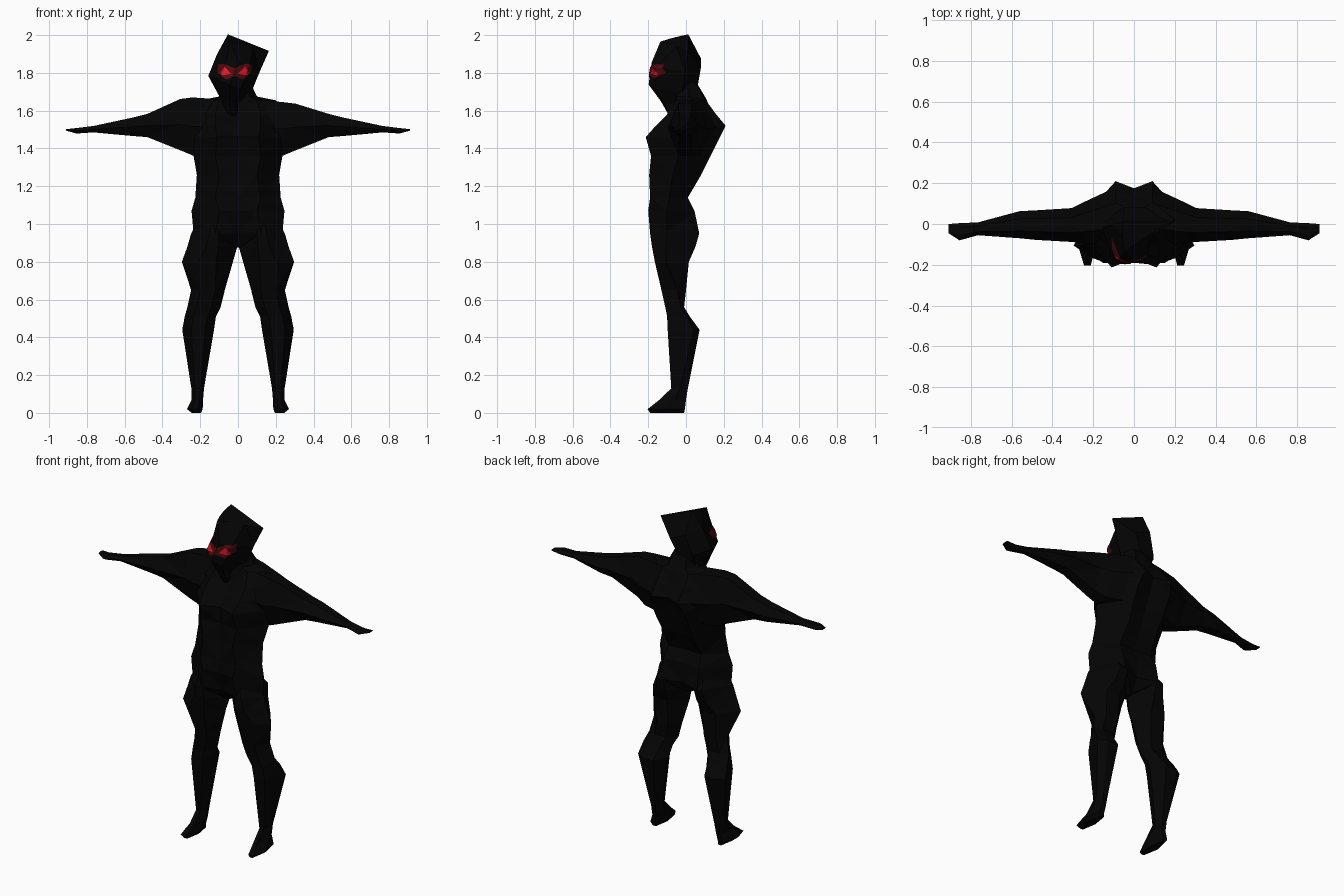
import bpy, bmesh, math
from mathutils import Vector
from mathutils.bvhtree import BVHTree


def material(name, rgb):
    m = bpy.data.materials.new(name)
    m.diffuse_color = (*rgb, 1)
    return m


BLACK = material("near_black", (0.0013, 0.0013, 0.0013))
DARK_RED = material("dark_red", (0.09, 0.003, 0.005))
RED = material("bright_red", (0.80, 0.01, 0.022))


def finish(bm, name, mat):
    me = bpy.data.meshes.new(name)
    bm.to_mesh(me)
    bm.free()
    me.materials.append(mat)
    ob = bpy.data.objects.new(name, me)
    bpy.context.collection.objects.link(ob)
    return ob


def loft(name, rings, mat=BLACK):
    """Skin a list of equal-length point rings, with closed ends."""
    bm = bmesh.new()
    vs = [[bm.verts.new(p) for p in ring] for ring in rings]
    n = len(vs[0])
    for a, b in zip(vs, vs[1:]):
        for i in range(n):
            j = (i + 1) % n
            bm.faces.new((a[i], a[j], b[j], b[i]))
    bm.faces.new(vs[0][::-1])
    bm.faces.new(vs[-1])
    bmesh.ops.triangulate(bm, faces=bm.faces[:])
    bmesh.ops.recalc_face_normals(bm, faces=bm.faces[:])
    return finish(bm, name, mat)


def hexagon(a0, a1, b0, b1, k=0.22, end=None):
    """Six-sided section: points on the a ends, flats on the b ends."""
    am, bmid, d = (a0 + a1) / 2, (b0 + b1) / 2, (a1 - a0) * k
    return [(a0, bmid), (am - d, b1), (am + d, b1),
            (a1, bmid if end is None else end), (am + d, b0), (am - d, b0)]


# Torso: z, front centre y, front point, side point, back point, back centre y
torso = [
    (0.875, -0.10, (0.008, -0.10), (0.012, -0.06), (0.008, -0.01), -0.01),
    (0.95, -0.15, (0.12, -0.19), (0.235, -0.10), (0.12, 0.07), 0.03),
    (1.07, -0.19, (0.10, -0.20), (0.246, -0.10), (0.12, 0.045), 0.03),
    (1.14, -0.185, (0.12, -0.19), (0.226, -0.09), (0.11, 0.01), 0.0),
    (1.26, -0.17, (0.10, -0.195), (0.218, -0.07), (0.10, 0.08), 0.06),
    (1.36, -0.165, (0.12, -0.185), (0.235, -0.04), (0.11, 0.13), 0.10),
    (1.46, -0.17, (0.11, -0.213), (0.265, -0.03), (0.11, 0.18), 0.14),
    (1.52, -0.13, (0.12, -0.16), (0.28, 0.0), (0.09, 0.21), 0.175),
    (1.58, -0.075, (0.12, -0.10), (0.27, 0.0), (0.09, 0.16), 0.14),
    (1.655, -0.06, (0.10, -0.05), (0.20, 0.02), (0.09, 0.105), 0.11),
    (1.675, -0.06, (0.06, -0.05), (0.10, 0.02), (0.06, 0.09), 0.10),
    (1.75, -0.06, (0.04, -0.04), (0.065, 0.0), (0.04, 0.05), 0.055),
]
rings = []
for z, f0, f1, s, b1, b0 in torso:
    half = [f1, s, b1]
    ring = [(0, f0)] + half + [(0, b0)] + [(-x, y) for x, y in half[::-1]]
    rings.append([(x, y, z) for x, y in ring])
loft("torso", rings)

# Arms: x, top z, bottom z, front y, back y
arm = [
    (0.09, 1.66, 1.37, -0.10, 0.18),
    (0.24, 1.66, 1.363, -0.095, 0.11),
    (0.305, 1.652, 1.39, -0.088, 0.078),
    (0.48, 1.583, 1.46, -0.078, 0.067),
    (0.56, 1.563, 1.466, -0.07, 0.063),
    (0.765, 1.519, 1.485, -0.055, 0.008),
    (0.855, 1.508, 1.479, -0.08, 0.004),
    (0.91, 1.502, 1.494, -0.045, 0.0),
]
# Legs: z, inner x, outer x, front y, back y, outer point y, flat share
leg = [
    (1.00, 0.02, 0.22, -0.18, 0.03, -0.10, 0.1),
    (0.95, 0.008, 0.248, -0.19, 0.07, -0.10, 0.1),
    (0.88, 0.004, 0.268, -0.18, 0.05, -0.105, 0.12),
    (0.80, 0.027, 0.297, -0.165, 0.015, -0.105, 0.17),
    (0.65, 0.07, 0.248, -0.13, 0.0, -0.045, 0.22),
    (0.56, 0.092, 0.268, -0.11, -0.01, -0.03, 0.22),
    (0.51, 0.117, 0.282, -0.10, 0.02, 0.005, 0.22),
    (0.44, 0.127, 0.295, -0.097, 0.072, 0.04, 0.22),
    (0.13, 0.18, 0.247, -0.078, 0.01, -0.03, 0.22),
    (0.07, 0.185, 0.245, -0.14, 0.0, -0.06, 0.2),
    (0.02, 0.187, 0.27, -0.203, -0.006, -0.12, 0.2),
    (0.0, 0.195, 0.245, -0.19, -0.01, -0.10, 0.2),
]
for side, label in ((1, "right"), (-1, "left")):
    # One shoulder sits slightly lower than the other
    drop = 0.015 if side == 1 else -0.01
    loft(label + "_arm", [
        [(side * x, y, z) for y, z in
         hexagon(yf, yb, zb, zt - (drop if 0.2 < x < 0.4 else 0))]
        for x, zt, zb, yf, yb in arm])
    loft(label + "_leg", [
        [(side * x, y, z) for x, y in hexagon(xi, xo, yf, yb, k, yo)]
        for z, xi, xo, yf, yb, yo, k in leg])

# Head, tilted sideways: height, centre, half width, front y,
# then four points round to the back (x as a share of the half width)
TILT = math.radians(22)
UP = Vector((math.sin(TILT), 0, math.cos(TILT)))
RIGHT = Vector((math.cos(TILT), 0, -math.sin(TILT)))
BASE = Vector((-0.03, 0, 1.56))
head = [
    (0.0, 0.0, 0.035, -0.082, (0.6, -0.075), (0.8, -0.06), (1, -0.03), (0.7, 0.02)),
    (0.08, -0.05, 0.055, -0.135, (0.6, -0.115), (0.8, -0.09), (1, -0.04), (0.7, 0.03)),
    (0.16, -0.08, 0.122, -0.198, (0.5, -0.165), (0.75, -0.09), (1, -0.02), (0.4, 0.06)),
    (0.285, -0.08, 0.122, -0.182, (0.52, -0.158), (0.75, -0.075), (1, -0.005), (0.45, 0.08)),
]
rings = []
for h, c, w, front, *half in head:
    half = [(x * w, y) for x, y in half]
    ring = [(0, front)] + half + [(-x, y) for x, y in half[::-1]]
    rings.append([BASE + UP * h + RIGHT * (c + x) + Vector((0, y, 0))
                  for x, y in ring])
# Three-cornered crown, sloping down to the front corner
crown = [(-0.8, -0.136), (-0.4, -0.10), (0.25, -0.05), (0.95, 0.0), (1, 0.012),
         (-1, 0.012), (-1, -0.02), (-0.97, -0.06), (-0.9, -0.10)]
rings.append([BASE + UP * (0.403 - 0.22 * (0.012 - y))
              + RIGHT * (0.117 * x - 0.071) + Vector((0, y, 0))
              for x, y in crown])
head_ob = loft("head", rings)

# Eyes: thin outlines laid onto the face
tree = BVHTree.FromPolygons([v.co for v in head_ob.data.vertices],
                            [p.vertices[:] for p in head_ob.data.polygons])


def face_plate(name, outline, side, lift, mat):
    bm = bmesh.new()
    pts = [(-0.018 + side * d, -1, z) for d, z in outline]
    f = bm.faces.new([bm.verts.new(p) for p in pts])
    bmesh.ops.triangulate(bm, faces=[f])
    bmesh.ops.subdivide_edges(bm, edges=bm.edges[:], cuts=6, use_grid_fill=True)
    for v in bm.verts:
        hit = tree.ray_cast(v.co, Vector((0, 1, 0)))[0]
        v.co.y = (hit.y if hit else -0.07) - lift
    bm.normal_update()
    for f in bm.faces:
        if f.normal.y > 0:
            f.normal_flip()
    finish(bm, name, mat)


glow = [(0, 1.825), (0.055, 1.848), (0.092, 1.845),
        (0.089, 1.80), (0.045, 1.765), (0, 1.785)]
eye = [(0.018, 1.795), (0.056, 1.835), (0.075, 1.80), (0.068, 1.787)]
for side, label in ((1, "right"), (-1, "left")):
    face_plate(label + "_eye_surround", glow, side, 0.006, DARK_RED)
    face_plate(label + "_eye", eye, side, 0.0095, RED)
